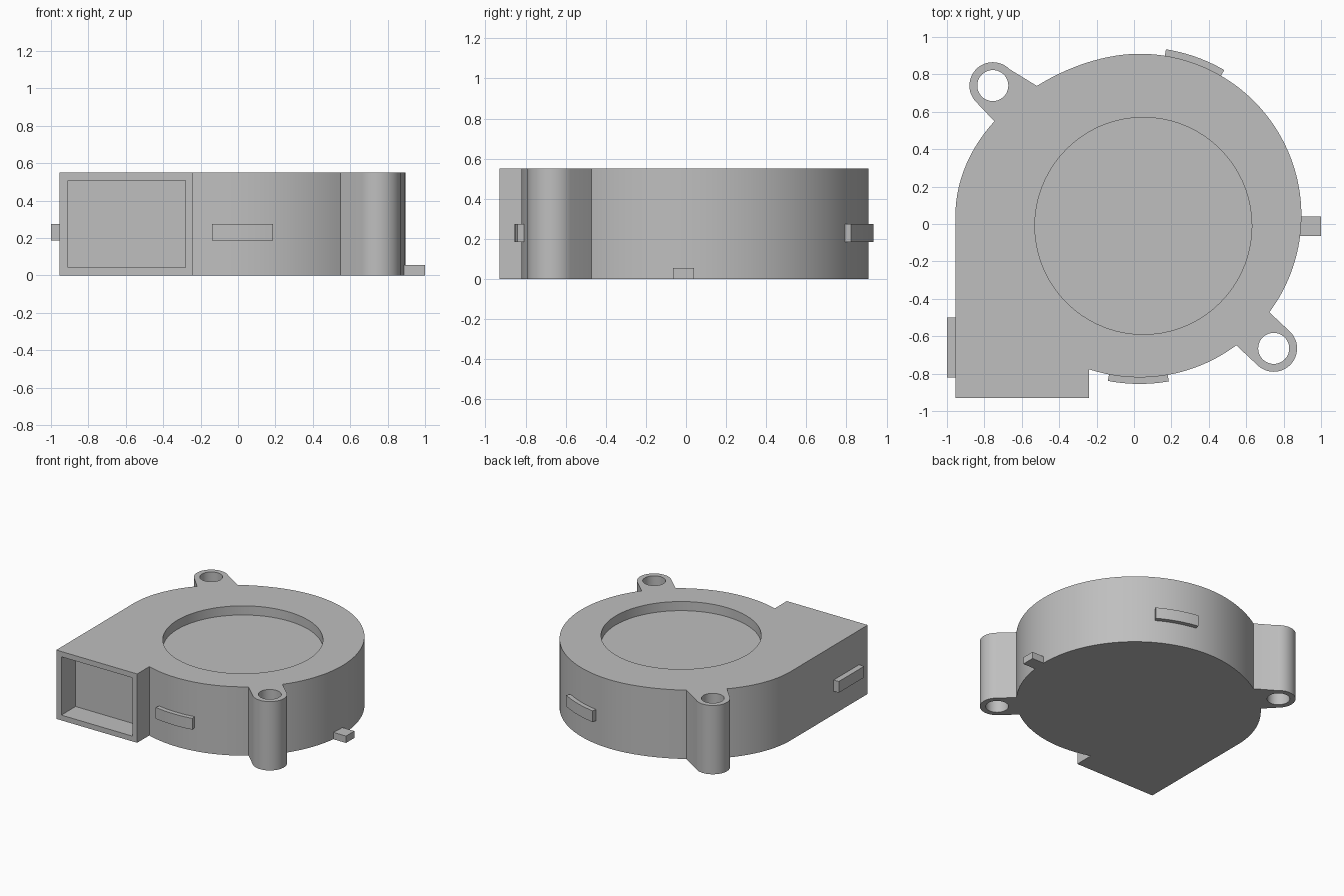
import bpy, bmesh
from math import cos, sin, radians
from mathutils import Vector
from mathutils.geometry import interpolate_bezier

if "Cube" in bpy.data.objects:
    bpy.data.objects.remove(bpy.data.objects["Cube"])

grey = bpy.data.materials.new("plain grey")
grey.use_nodes = True
grey.diffuse_color = (0.52, 0.52, 0.52, 1)
grey.node_tree.nodes["Principled BSDF"].inputs["Base Color"].default_value = grey.diffuse_color

HEIGHT = 0.55
CENTRE, RADIUS = (0.03, 0.045), 0.865
EAR_FRONT, EAR_BACK = (0.747, -0.665), (-0.755, 0.74)
CLIP_Z = (0.185, 0.275)


def arc(centre, r, start, end, steps):
    """Points on an arc, angles in degrees."""
    angles = [radians(start + (end - start) * i / steps) for i in range(steps + 1)]
    return [(centre[0] + r * cos(a), centre[1] + r * sin(a)) for a in angles]


def prism(name, outline, z0, z1):
    """Extrude a counter-clockwise outline from z0 to z1."""
    bm = bmesh.new()
    face = bm.faces.new([bm.verts.new((x, y, z0)) for x, y in outline])
    top = bmesh.ops.extrude_face_region(bm, geom=[face])["geom"]
    verts = [v for v in top if isinstance(v, bmesh.types.BMVert)]
    bmesh.ops.translate(bm, verts=verts, vec=(0, 0, z1 - z0))
    bmesh.ops.recalc_face_normals(bm, faces=bm.faces)
    mesh = bpy.data.meshes.new(name)
    bm.to_mesh(mesh)
    bm.free()
    mesh.materials.append(grey)
    obj = bpy.data.objects.new(name, mesh)
    bpy.context.collection.objects.link(obj)
    return obj


def select(obj):
    bpy.ops.object.select_all(action="DESELECT")
    obj.select_set(True)
    bpy.context.view_layer.objects.active = obj


def box(x0, x1, y0, y1):
    return [(x0, y0), (x1, y0), (x1, y1), (x0, y1)]


def cut(obj, outline, z0, z1):
    """Subtract a prism and discard it."""
    cutter = prism("cutter", outline, z0, z1)
    cutter.hide_render = True
    mod = obj.modifiers.new("cut", "BOOLEAN")
    mod.operation, mod.solver, mod.object = "DIFFERENCE", "EXACT", cutter
    select(obj)
    bpy.ops.object.modifier_apply(modifier=mod.name)
    bpy.data.objects.remove(cutter)


# Spiral side, flattening from the circle's top to the straight left wall
top = Vector((CENTRE[0], CENTRE[1] + RADIUS, 0))
wall = Vector((-0.955, 0.04, 0))
spiral = interpolate_bezier(top, top + Vector((-0.41, 0, 0)),
                            wall + Vector((0, 0.52, 0)), wall, 101)
spiral = [(p.x, p.y) for p in spiral]

# Housing outline: outlet corner, round side, both mounting ears, spiral side
outline = [(-0.955, -0.93), (-0.24, -0.93)]
outline += arc(CENTRE, RADIUS, -108.2, -53.3, 28)
outline += arc(EAR_FRONT, 0.125, -135, 45, 24)
outline += arc(CENTRE, RADIUS, -36.7, 90, 64)
outline += spiral[2:44:2]
outline += arc(EAR_BACK, 0.125, 45, 225, 24)
outline += spiral[62::2]
housing = prism("fan_housing", outline, 0, HEIGHT)

# Round recess, outlet opening and screw holes
cut(housing, arc((0.05, -0.01), 0.58, 0, 355, 71), 0.477, 0.7)
cut(housing, box(-0.91, -0.28, -1.1, -0.75), 0.042, 0.508)
for ear in (EAR_FRONT, EAR_BACK):
    cut(housing, arc(ear, 0.083, 0, 352.5, 47), -0.1, 0.7)
select(housing)
bpy.ops.object.shade_smooth_by_angle(angle=radians(25))

# Curved side clips
for name, start, end in (("front_clip", -100.9, -80), ("back_clip", 59.8, 81)):
    shape = arc(CENTRE, 0.9, start, end, 12) + arc(CENTRE, 0.85, end, start, 12)
    clip = prism(name, shape, *CLIP_Z)
    select(clip)
    bpy.ops.object.shade_smooth_by_angle(angle=radians(25))

# Straight clip on the outlet wall and the small cable tab
prism("right_clip", box(-1, -0.95, -0.82, -0.5), *CLIP_Z)
prism("cable_tab", box(0.87, 1, -0.065, 0.04), 0, 0.055)
